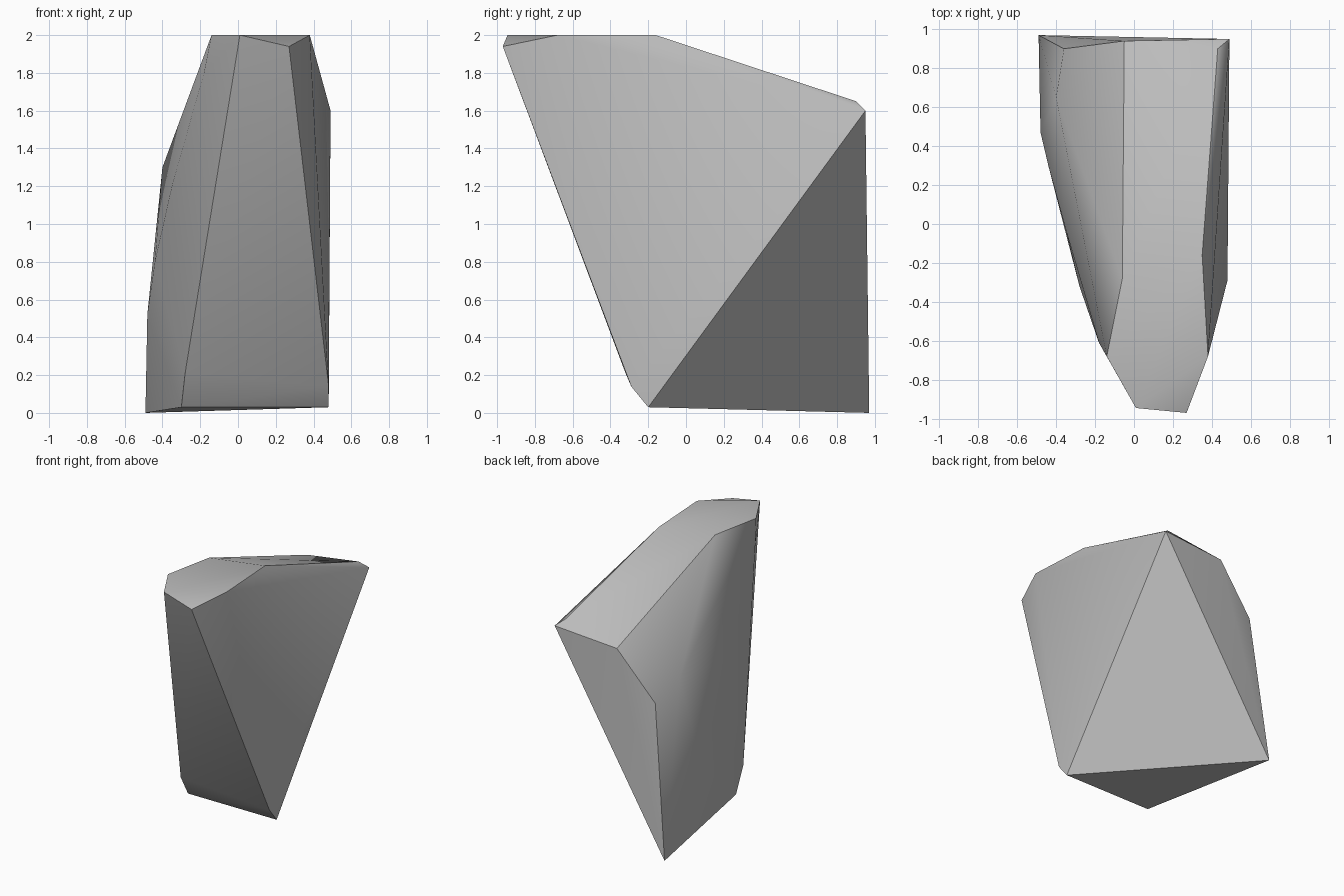
import bpy, bmesh, math

cube = bpy.data.objects.get("Cube")
if cube:
    bpy.data.objects.remove(cube, do_unlink=True)

# Single stone colour
STONE = (0.5, 0.5, 0.5, 1.0)
stone = bpy.data.materials.new("grey stone")
stone.use_nodes = True
stone.diffuse_color = STONE
bsdf = next(n for n in stone.node_tree.nodes if n.type == "BSDF_PRINCIPLED")
bsdf.inputs["Base Color"].default_value = STONE

# Corner points of the chiselled block
base = [(-.49, .97, 0), (.48, -.2, .03), (-.3, -.2, .03),
        (.48, -.29, .14), (-.28, -.32, .21)]
crown = [(.01, -.945, 2), (.27, -.97, 1.94), (.38, -.68, 2),
         (.35, -.16, 2), (-.06, -.28, 2), (-.14, -.68, 2)]
back_rim = [(.43, .9, 1.65), (.49, .95, 1.6), (-.05, .94, 1.56), (-.36, .9, 1.19)]
side_ridge = [(-.18, -.61, 1.8), (-.35, -.03, 1.2), (-.44, .3, .8),
              (-.48, .47, .52), (-.4, .65, 1.3)]

# Wrap the corners in a convex shell
bm = bmesh.new()
for p in base + crown + back_rim + side_ridge:
    bm.verts.new(p)
hull = bmesh.ops.convex_hull(bm, input=bm.verts[:])
spare = {e for e in hull["geom_interior"] + hull["geom_unused"]
         if isinstance(e, bmesh.types.BMVert)}
bmesh.ops.delete(bm, geom=list(spare), context="VERTS")
bmesh.ops.recalc_face_normals(bm, faces=bm.faces[:])
mesh = bpy.data.meshes.new("rock")
bm.to_mesh(mesh)
bm.free()

rock = bpy.data.objects.new("rock", mesh)
bpy.context.collection.objects.link(rock)
mesh.materials.append(stone)

# Soft facets with crisp main edges
bpy.ops.object.select_all(action="DESELECT")
rock.select_set(True)
bpy.context.view_layer.objects.active = rock
bpy.ops.object.shade_smooth_by_angle(angle=math.radians(35))
